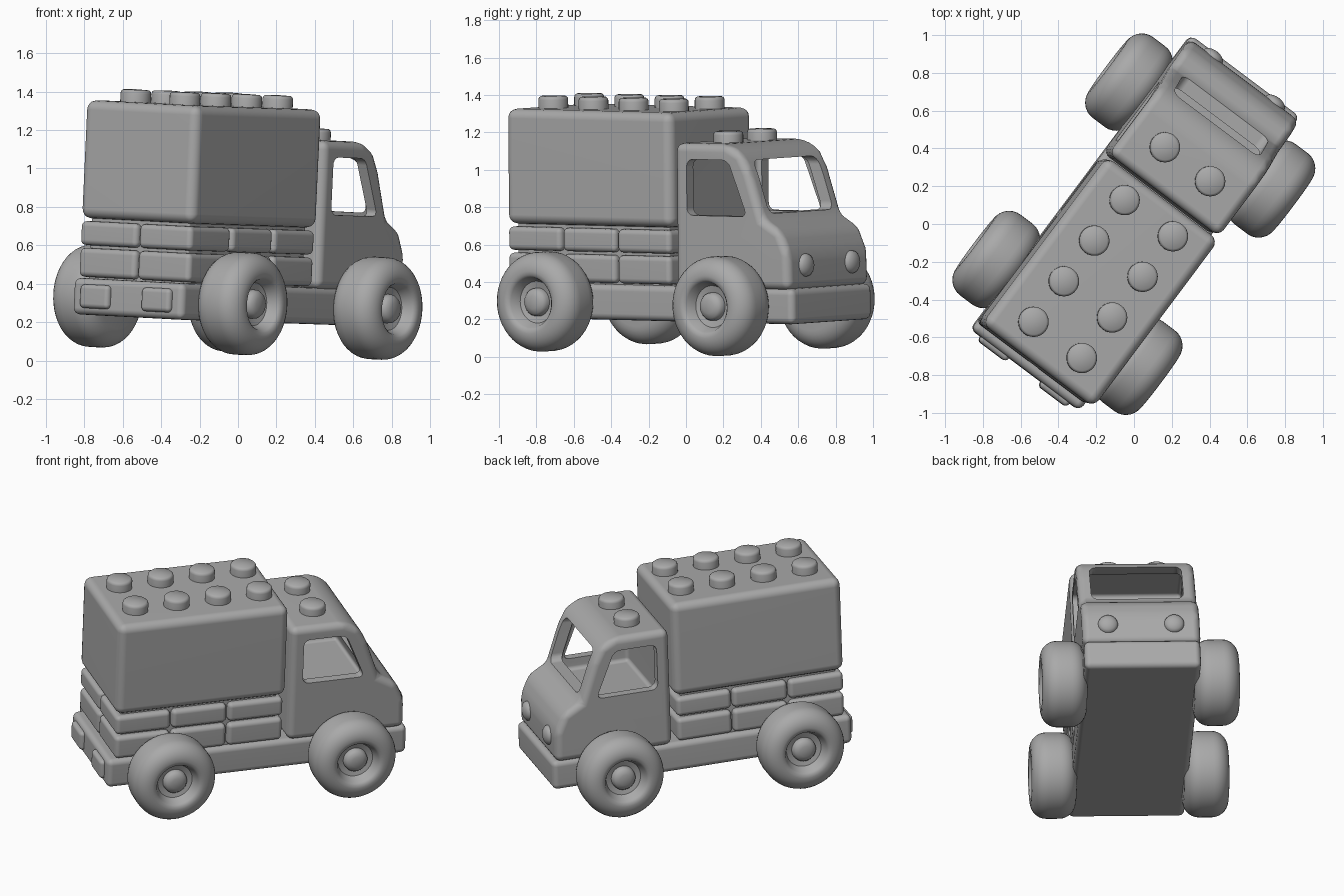
import bpy, bmesh, math
from mathutils import Vector, Matrix

if "Cube" in bpy.data.objects:
    bpy.data.objects.remove(bpy.data.objects["Cube"])

# Truck frame: u forward, v left, w up from the axle height; turned and slightly tilted
up = Vector((0.046, -0.009, 1)).normalized()
fwd = Vector((0.6, 0.8, 0))
fwd = (fwd - up * fwd.dot(up)).normalized()
left = up.cross(fwd)
FRAME = Matrix((fwd, left, up)).transposed().to_4x4()
FRAME.translation = (0, 0, 0.304)

grey = bpy.data.materials.new("plain grey")
grey.diffuse_color = (0.4, 0.4, 0.4, 1)
grey.use_nodes = True
grey.node_tree.nodes["Principled BSDF"].inputs["Base Color"].default_value = grey.diffuse_color


def finish(name, bm, weighted=False):
    bmesh.ops.recalc_face_normals(bm, faces=bm.faces)
    me = bpy.data.meshes.new(name)
    bm.to_mesh(me)
    bm.free()
    me.polygons.foreach_set("use_smooth", [True] * len(me.polygons))
    me.set_sharp_from_angle(angle=math.radians(40))
    me.materials.append(grey)
    ob = bpy.data.objects.new(name, me)
    bpy.context.collection.objects.link(ob)
    ob.matrix_world = FRAME
    if weighted:
        ob.modifiers.new("normals", "WEIGHTED_NORMAL").keep_sharp = True
    return ob


def prism(name, profile, v0, v1, bevel, weighted=True):
    """Side profile of (u, w) points drawn out across the truck, all edges rounded."""
    bm = bmesh.new()
    f = bm.faces.new([bm.verts.new((u, v0, w)) for u, w in profile])
    ext = bmesh.ops.extrude_face_region(bm, geom=[f])["geom"]
    for x in ext:
        if isinstance(x, bmesh.types.BMVert):
            x.co.y = v1
    bmesh.ops.recalc_face_normals(bm, faces=bm.faces)
    bmesh.ops.bevel(bm, geom=bm.edges[:], offset=bevel, segments=4,
                    profile=0.5, affect='EDGES', clamp_overlap=True)
    return finish(name, bm, weighted)


def block(name, u0, u1, v0, v1, w0, w1, bevel, weighted=True):
    return prism(name, [(u0, w0), (u1, w0), (u1, w1), (u0, w1)], v0, v1, bevel, weighted)


def lathe(name, pts, centre, axis, n=40):
    """Turn (radius, height) points about an axis."""
    bm = bmesh.new()
    rot = Vector((0, 0, 1)).rotation_difference(Vector(axis)).to_matrix()
    c = Vector(centre)
    rings = []
    for r, h in pts:
        k = n if r > 0 else 1
        rings.append([bm.verts.new(c + rot @ Vector((r * math.cos(2 * math.pi * i / n),
                                                     r * math.sin(2 * math.pi * i / n), h)))
                      for i in range(k)])
    for a, b in zip(rings, rings[1:]):
        for i in range(n):
            j = (i + 1) % n
            if len(a) == 1:
                bm.faces.new((a[0], b[i], b[j]))
            elif len(b) == 1:
                bm.faces.new((a[i], a[j], b[0]))
            else:
                bm.faces.new((a[i], a[j], b[j], b[i]))
    return finish(name, bm)


# Chassis and cargo box
block("chassis", -0.965, 0.98, -0.36, 0.36, -0.097, 0.093, 0.035)
block("cargo_box", -0.925, 0.18, -0.37, 0.37, 0.405, 1.02, 0.05)

# Two layers of blocks, three long and two wide, with a core behind the gaps
us = [-0.925, -0.56, -0.195, 0.17]
for layer, (w0, w1) in enumerate([(0.10, 0.25), (0.265, 0.39)]):
    for i in range(3):
        for side, (v0, v1) in enumerate([(-0.362, -0.02), (-0.01, 0.362)]):
            block(f"load_block_{layer}_{i}_{side}", us[i] + 0.005, us[i + 1] - 0.005,
                  v0, v1, w0, w1, 0.028)
block("load_core", -0.88, 0.13, -0.32, 0.32, 0.06, 0.43, 0.01)

# Studs on the box and the cab roof
STUD = [(0, -0.02), (0.08, -0.02), (0.08, 0.045), (0.077, 0.056), (0.067, 0.064), (0, 0.067)]
for s in (-1, 1):
    for i, u in enumerate((-0.755, -0.487, -0.218, 0.05)):
        lathe(f"box_stud_{i}_{s}", STUD, (u, s * 0.16, 1.02), (0, 0, 1), 28)
    lathe(f"roof_stud_{s}", STUD, (0.405, s * 0.15, 0.855), (0, 0, 1), 28)

# Hollow cab with windscreen and side windows
cab = prism("cab", [(0.2, 0.085), (0.2, 0.86), (0.55, 0.86), (0.645, 0.81), (0.70, 0.71),
                    (0.785, 0.465), (0.90, 0.40), (0.955, 0.28), (0.96, 0.085)],
            -0.365, 0.365, 0.045, False)
cutters = [
    prism("cab_space", [(0.26, 0.40), (0.26, 0.80), (0.54, 0.80), (0.61, 0.75),
                        (0.715, 0.46), (0.73, 0.40)], -0.305, 0.305, 0.025, False),
    block("windscreen_cutter", 0.5, 1.1, -0.285, 0.285, 0.49, 0.775, 0.045, False),
    prism("side_window_cutter", [(0.285, 0.475), (0.285, 0.775), (0.56, 0.775), (0.685, 0.475)],
          -0.6, 0.6, 0.04, False),
]
for c in cutters:
    c.hide_render = True
    m = cab.modifiers.new(c.name, "BOOLEAN")
    m.operation, m.object, m.solver = "DIFFERENCE", c, "EXACT"
bpy.context.view_layer.update()
dg = bpy.context.evaluated_depsgraph_get()
cut = bpy.data.meshes.new_from_object(cab.evaluated_get(dg))
cab.modifiers.clear()
cab.data = cut
cut.set_sharp_from_angle(angle=math.radians(40))
cab.modifiers.new("normals", "WEIGHTED_NORMAL").keep_sharp = True
for c in cutters:
    bpy.data.objects.remove(c)

# Lights
DOME = [(0, -0.05), (0.062, -0.05)] + [(0.062 * math.cos(a), 0.035 * math.sin(a))
                                      for a in (0, 0.35, 0.7, 1.05, 1.3)] + [(0, 0.035)]
for s in (-1, 1):
    lathe(f"headlight_{s}", DOME, (0.955, s * 0.205, 0.215), (1, 0, 0), 28)
    block(f"tail_light_{s}", -0.992, -0.93, s * 0.2 - 0.095, s * 0.2 + 0.095,
          -0.062, 0.062, 0.024)

# Wheels: rounded tyre, sunken rim, domed hub
arc = [(0.167 + 0.1 * math.cos(a), 0.04 + 0.1 * math.sin(a))
       for a in [math.pi / 2 * i / 7 for i in range(8)]]
WHEEL = ([(0, -0.14)] + [(r, -h) for r, h in reversed(arc)] + arc +
         [(0.147, 0.137), (0.135, 0.125), (0.112, 0.072), (0.076, 0.062),
          (0.074, 0.085), (0.062, 0.103), (0.035, 0.113), (0, 0.116)])
for end, u in (("front", 0.585), ("rear", -0.588)):
    for side, s in (("left", 1), ("right", -1)):
        lathe(f"{end}_{side}_wheel", WHEEL, (u, s * 0.472, 0), (0, s, 0), 48)
